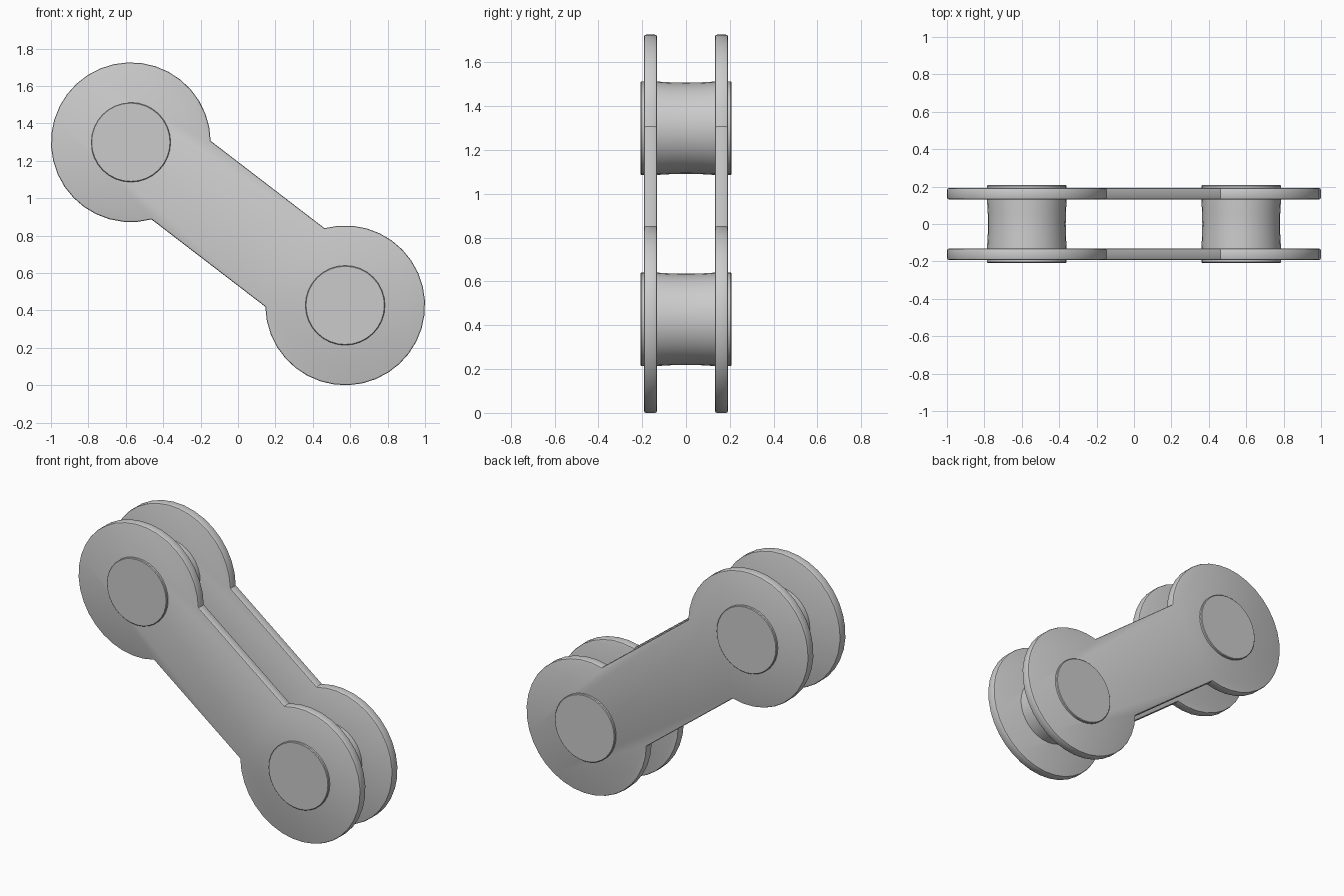
import bpy, bmesh
from math import sin, cos, pi, radians

if "Cube" in bpy.data.objects:
    bpy.data.objects.remove(bpy.data.objects["Cube"])

MID_Z = 0.863            # centre of the link
CX, CZ = 0.573, 0.436    # pin centre offset from the middle
PLATE_R = 0.427


def finish(bm, name):
    bmesh.ops.recalc_face_normals(bm, faces=bm.faces)
    mesh = bpy.data.meshes.new(name)
    bm.to_mesh(mesh)
    bm.free()
    ob = bpy.data.objects.new(name, mesh)
    bpy.context.collection.objects.link(ob)
    bpy.ops.object.select_all(action='DESELECT')
    ob.select_set(True)
    bpy.context.view_layer.objects.active = ob
    bpy.ops.object.shade_smooth_by_angle(angle=radians(30))
    return ob


def link_outline(segments=28):
    # one round end, then the same end turned half way round
    end = []
    for i in range(segments + 1):
        a = radians(1 + 284 * i / segments)
        end.append((-CX + PLATE_R * cos(a), CZ + PLATE_R * sin(a)))
    return end + [(-x, -z) for x, z in end]


def side_plate(name, y0, y1):
    bm = bmesh.new()
    face = bm.faces.new([bm.verts.new((x, y0, z + MID_Z)) for x, z in link_outline()])
    ext = bmesh.ops.extrude_face_region(bm, geom=[face])
    verts = [v for v in ext['geom'] if isinstance(v, bmesh.types.BMVert)]
    bmesh.ops.translate(bm, verts=verts, vec=(0, y1 - y0, 0))
    rim = [e for e in bm.edges if abs(e.verts[0].co.y - e.verts[1].co.y) < 1e-5]
    bmesh.ops.bevel(bm, geom=rim, offset=0.009, segments=2, profile=0.5, affect='EDGES')
    return finish(bm, name)


def roller_pin(name, x, z, segments=32):
    # turned profile: flat ends, slightly waisted between the plates
    profile = [(-0.208, 0.209), (-0.204, 0.213), (-0.13, 0.213), (-0.06, 0.209), (0, 0.208),
               (0.06, 0.209), (0.13, 0.213), (0.204, 0.213), (0.208, 0.209)]
    bm = bmesh.new()
    rings = [[bm.verts.new((x + r * cos(2 * pi * i / segments), y, z + r * sin(2 * pi * i / segments)))
              for i in range(segments)] for y, r in profile]
    for a, b in zip(rings, rings[1:]):
        for i in range(segments):
            j = (i + 1) % segments
            bm.faces.new((a[i], a[j], b[j], b[i]))
    bm.faces.new(rings[0])
    bm.faces.new(rings[-1])
    return finish(bm, name)


# Side plates
side_plate("front_plate", -0.192, -0.132)
side_plate("back_plate", 0.132, 0.192)

# Pins
roller_pin("upper_pin", -CX, MID_Z + CZ)
roller_pin("lower_pin", CX, MID_Z - CZ)
